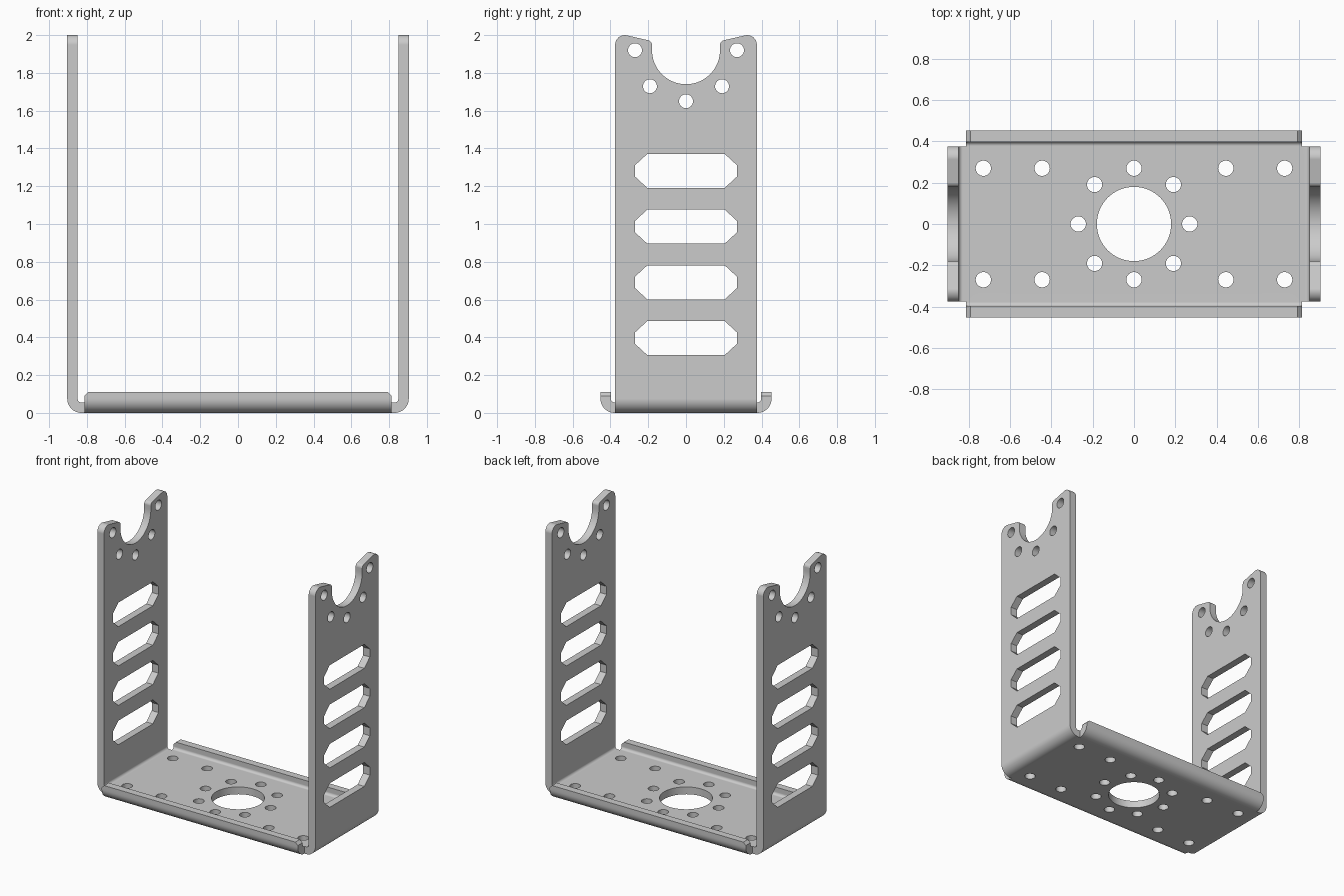
import bpy, bmesh, math
from mathutils import Vector
from mathutils.geometry import delaunay_2d_cdt

if "Cube" in bpy.data.objects:
    bpy.data.objects.remove(bpy.data.objects["Cube"])

T, RI = 0.055, 0.02           # sheet thickness, inner bend radius
RO = T + RI
W, D, H = 0.904, 0.375, 2.0   # outer half width, half depth, height
LIP_Y, LIP_X, LIP_H, CLIP = 0.453, 0.813, 0.11, 0.02
HR, PR = 0.037, 0.27          # bolt hole radius, bolt circle radius

steel = bpy.data.materials.new("plain grey steel")
steel.diffuse_color = (0.6, 0.6, 0.6, 1)
steel.use_nodes = True
steel.node_tree.nodes["Principled BSDF"].inputs["Base Color"].default_value = steel.diffuse_color
bm = bmesh.new()


def arc(cx, cy, r, a0, a1, n):
    return [(cx + r * math.cos(math.radians(a0 + (a1 - a0) * i / n)),
             cy + r * math.sin(math.radians(a0 + (a1 - a0) * i / n))) for i in range(n + 1)]


def circle(cx, cy, r, n=32):
    return arc(cx, cy, r, 0, 360, n)[:-1]


def fillet(a, b, c, r, n=6):
    """Rounded corner at b, coming from a and going to c."""
    a, b, c = Vector(a), Vector(b), Vector(c)
    u, v = (a - b).normalized(), (c - b).normalized()
    half = math.acos(max(-1, min(1, u.dot(v)))) / 2
    mid = b + (u + v).normalized() * (r / math.sin(half))
    s = b + u * (r / math.tan(half)) - mid
    e = b + v * (r / math.tan(half)) - mid
    pts = []
    for i in range(n + 1):
        d = (s * (1 - i / n) + e * (i / n)).normalized() * r
        pts.append((mid.x + d.x, mid.y + d.y))
    return pts


def face(points):
    bm.faces.new([bm.verts.new(p) for p in points])


def sheet(outlines, place, is_seam):
    """Flat plate with holes; place(p, t) gives 3D, t = 0 outer or T inner side."""
    pts, edges = [], []
    for loop in outlines:
        k, n = len(pts), len(loop)
        pts += [Vector(p) for p in loop]
        edges += [(k + i, k + (i + 1) % n) for i in range(n)]

    def solid(c):
        """Even-odd test: inside the outline and outside the holes."""
        hits = 0
        for i, j in edges:
            p, q = pts[i], pts[j]
            if (p.y > c.y) != (q.y > c.y):
                hits += c.x < p.x + (c.y - p.y) * (q.x - p.x) / (q.y - p.y)
        return hits % 2 == 1

    verts, _, tris, *_ = delaunay_2d_cdt(pts, edges, [], 0, 1e-6)
    for tri in tris:
        a, b, c = (verts[i] for i in tri)
        if solid((a + b + c) / 3):
            for t in (0, T):
                face([place(p, t) for p in (a, b, c)])
    for i, j in edges:
        if not is_seam((pts[i] + pts[j]) / 2):
            face([place(pts[i], 0), place(pts[j], 0), place(pts[j], T), place(pts[i], T)])


def strip(rows, place, closed):
    """Bent strip; a row is (outer point, inner point, half length)."""
    for (o1, i1, e1), (o2, i2, e2) in zip(rows, rows[1:]):
        for p, q in ((o1, o2), (i1, i2)):
            face([place(p, -e1), place(p, e1), place(q, e2), place(q, -e2)])
        for s in (-1, 1):
            face([place(o1, s * e1), place(o2, s * e2), place(i2, s * e2), place(i1, s * e1)])
    if closed:
        o, i, e = rows[-1]
        face([place(o, -e), place(o, e), place(i, e), place(i, -e)])


# base plate: opening, bolt ring and mounting holes
BX, BY = W - RO, LIP_Y - RO
base = [[(-BX, -D), (-LIP_X, -D), (-LIP_X, -BY), (LIP_X, -BY), (LIP_X, -D), (BX, -D),
         (BX, D), (LIP_X, D), (LIP_X, BY), (-LIP_X, BY), (-LIP_X, D), (-BX, D)],
        circle(0, 0, 0.18, 64)]
for k in range(8):
    a = math.radians(45 * k)
    base.append(circle(PR * math.cos(a), PR * math.sin(a), HR))
base += [circle(x, y, HR) for x in (-0.73, -0.445, 0.445, 0.73) for y in (-PR, PR)]
sheet(base, lambda p, t: (p[0], p[1], t),
      lambda m: abs(m.x) > BX - 0.001 or abs(m.y) > BY - 0.0005)

# wall outline with round cradle and two rounded horns
CZ, CR = 1.92, 0.18
peak, inner = (-D, H + 0.013), (-CR, 1.968)
horn = fillet((-D, 1.8), peak, inner, 0.05) + fillet(peak, inner, (-CR, CZ), 0.025)
outline = ([(-D, RO)] + horn + arc(0, CZ, CR, 180, 360, 40)
           + [(-y, z) for y, z in reversed(horn)] + [(D, RO)])

# wall slots with clipped corners, and bolt holes round the cradle
slot = [(0.27, 0.03), (0.205, 0.09), (-0.205, 0.09), (-0.27, 0.03)]
slot += [(-y, -z) for y, z in slot]
wall = [outline] + [[(y, z + c) for y, z in slot] for c in (0.396, 0.691, 0.986, 1.281)]
for k in range(5):
    a = math.radians(180 + 45 * k)
    wall.append(circle(PR * math.cos(a), CZ + PR * math.sin(a), HR))

# bend cross-section as (distance out from the flat, height)
bend = list(zip(arc(0, RO, RO, -90, 0, 10), arc(0, RO, RI, -90, 0, 10)))

for s in (-1, 1):
    # side wall and its bend
    sheet(wall, lambda p, t: (s * (W - t), p[0], p[1]), lambda m: m.y < RO + 0.001)
    strip([(o, i, D) for o, i in bend], lambda p, e: (s * (BX + p[0]), e, p[1]), False)
    # front or back stiffening lip with clipped top corners
    lip = [(o, i, LIP_X) for o, i in bend]
    lip += [((RO, z), (RI, z), e) for z, e in ((LIP_H - CLIP, LIP_X), (LIP_H, LIP_X - CLIP))]
    strip(lip, lambda p, e: (e, s * (BY + p[0]), p[1]), True)

bmesh.ops.remove_doubles(bm, verts=bm.verts, dist=1e-5)
bmesh.ops.recalc_face_normals(bm, faces=bm.faces)
mesh = bpy.data.meshes.new("u_bracket")
bm.to_mesh(mesh)
bm.free()
mesh.materials.append(steel)
bracket = bpy.data.objects.new("u_bracket", mesh)
bpy.context.collection.objects.link(bracket)

# smooth bends and holes, keep the flats flat
bpy.context.view_layer.objects.active = bracket
bracket.select_set(True)
bpy.ops.object.shade_smooth_by_angle(angle=math.radians(30))
weighted = bracket.modifiers.new("flat_faces", 'WEIGHTED_NORMAL')
weighted.keep_sharp = True
